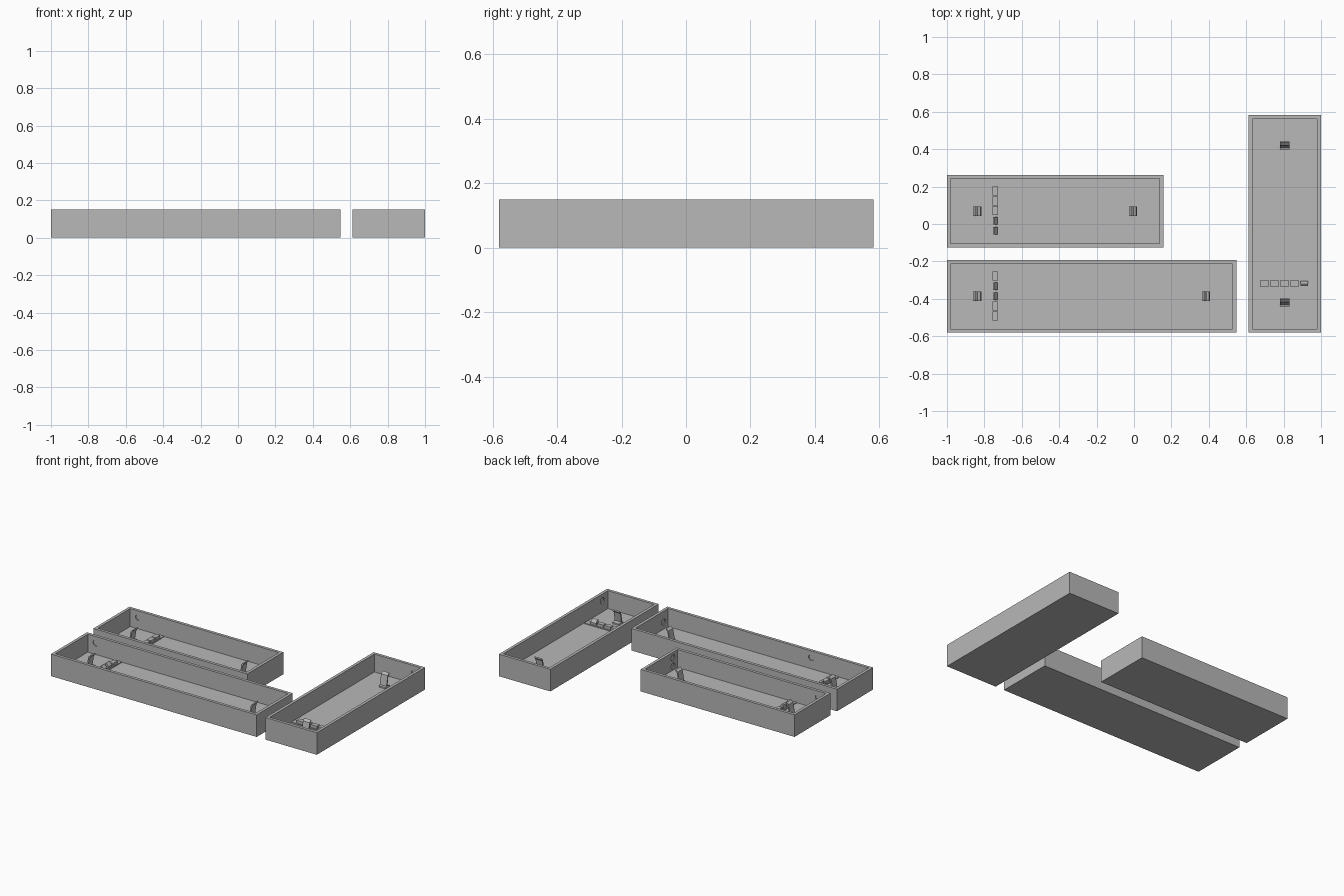
import bpy, bmesh, math
from mathutils import Matrix, Vector

if "Cube" in bpy.data.objects:
    bpy.data.objects.remove(bpy.data.objects["Cube"])

grey = bpy.data.materials.new("plain_grey")
grey.diffuse_color = (0.48, 0.48, 0.48, 1)
grey.use_nodes = True
grey.node_tree.nodes["Principled BSDF"].inputs["Base Color"].default_value = grey.diffuse_color

WIDTH, HEIGHT, WALL, FLOOR = 0.387, 0.15, 0.028, 0.028


def finish(name, bm, place):
    bmesh.ops.recalc_face_normals(bm, faces=bm.faces)
    mesh = bpy.data.meshes.new(name)
    bm.to_mesh(mesh)
    bm.free()
    mesh.materials.append(grey)
    obj = bpy.data.objects.new(name, mesh)
    obj.matrix_world = place
    bpy.context.collection.objects.link(obj)
    return obj


def add_box(bm, lo, hi):
    size = [b - a for a, b in zip(lo, hi)]
    mid = [(a + b) / 2 for a, b in zip(lo, hi)]
    bmesh.ops.create_cube(bm, size=1, matrix=Matrix.Translation(mid) @ Matrix.Diagonal((*size, 1)))


def extrude_profile(bm, points, v0, v1):
    """Profile in the length-height plane, extruded across the width."""
    face = bm.faces.new([bm.verts.new((u, v0, z)) for u, z in points])
    new = bmesh.ops.extrude_face_region(bm, geom=[face])["geom"]
    bmesh.ops.translate(bm, vec=(0, v1 - v0, 0),
                        verts=[g for g in new if isinstance(g, bmesh.types.BMVert)])


def tray_shell(name, length, place):
    # Open box: inset the top face, then push it down to the floor
    bm = bmesh.new()
    add_box(bm, (0, -WIDTH / 2, 0), (length, WIDTH / 2, HEIGHT))
    top = max(bm.faces, key=lambda f: f.calc_center_median().z)
    bmesh.ops.inset_region(bm, faces=[top], thickness=WALL)
    new = bmesh.ops.extrude_discrete_faces(bm, faces=[top])["faces"][0]
    bmesh.ops.translate(bm, vec=(0, 0, FLOOR - HEIGHT), verts=new.verts)
    return finish(name, bm, place)


def cut_sockets(name, tray, sockets, place):
    # Shallow round sockets in the inner walls
    bm = bmesh.new()
    for u, v, z, axis in sockets:
        turn = Matrix.Rotation(math.pi / 2, 4, axis)
        bmesh.ops.create_cone(bm, cap_ends=True, segments=20, radius1=0.021, radius2=0.021,
                              depth=0.03, matrix=Matrix.Translation((u, v, z)) @ turn)
    cutter = finish(name, bm, place)
    cutter.hide_render = True
    cutter.hide_viewport = True
    mod = tray.modifiers.new("sockets", "BOOLEAN")
    mod.operation, mod.object, mod.solver = "DIFFERENCE", cutter, "EXACT"


def spring_clip(name, u, place):
    # Leaning folded plate on a small foot
    bm = bmesh.new()
    z = FLOOR - 0.002
    extrude_profile(bm, [(u - 0.022, z), (u + 0.022, z), (u + 0.022, z + 0.012), (u - 0.002, z + 0.016),
                         (u + 0.008, z + 0.075), (u + 0.02, z + 0.09), (u + 0.017, z + 0.098),
                         (u + 0.001, z + 0.084), (u - 0.012, z + 0.016), (u - 0.022, z + 0.012)],
                    -0.025, 0.025)
    finish(name, bm, place)


def coded_divider(name, u, pegs, place):
    # Low strip from wall to wall, with square blocks and slanted catches
    bm = bmesh.new()
    half = WIDTH / 2 - WALL + 0.002
    add_box(bm, (u - 0.02, -half, FLOOR - 0.002), (u + 0.02, half, FLOOR + 0.006))
    for i in range(5):
        v = 0.108 - i * 0.053
        if i in pegs:
            extrude_profile(bm, [(u - 0.013, FLOOR), (u + 0.013, FLOOR), (u + 0.013, FLOOR + 0.02),
                                 (u - 0.004, FLOOR + 0.042), (u - 0.013, FLOOR + 0.036)],
                            v - 0.02, v + 0.02)
        else:
            add_box(bm, (u - 0.015, v - 0.024, FLOOR), (u + 0.015, v + 0.024, FLOOR + 0.025))
    finish(name, bm, place)


IN = WIDTH / 2 - WALL     # inner side wall


def build(tag, start, length, angle, pegs, strip, front_u, end_heights):
    place = Matrix.Translation(Vector(start)) @ Matrix.Rotation(angle, 4, "Z")
    tray = tray_shell(tag + "_tray", length, place)
    sockets = [(front_u, -IN, 0.105, "X")]
    if angle == 0:
        sockets.append((0.08, IN, 0.105, "X"))
    sockets += [(length - WALL, -IN + 0.04, z, "Y") for z in end_heights]
    cut_sockets(tag + "_socket_cutter", tray, sockets, place)
    spring_clip(tag + "_near_clip", 0.162, place)
    spring_clip(tag + "_far_clip", length - 0.162, place)
    coded_divider(tag + "_divider", strip, pegs, place)


build("long", (-1, -0.387, 0), 1.547, 0, (1, 2), 0.258, 0.45, (0.075,))
build("short", (-1, 0.069, 0), 1.157, 0, (3, 4), 0.258, 0.08, (0.055, 0.112))
build("side", (0.806, -0.581, 0), 1.163, math.pi / 2, (4,), 0.263, 0.08, (0.1,))
